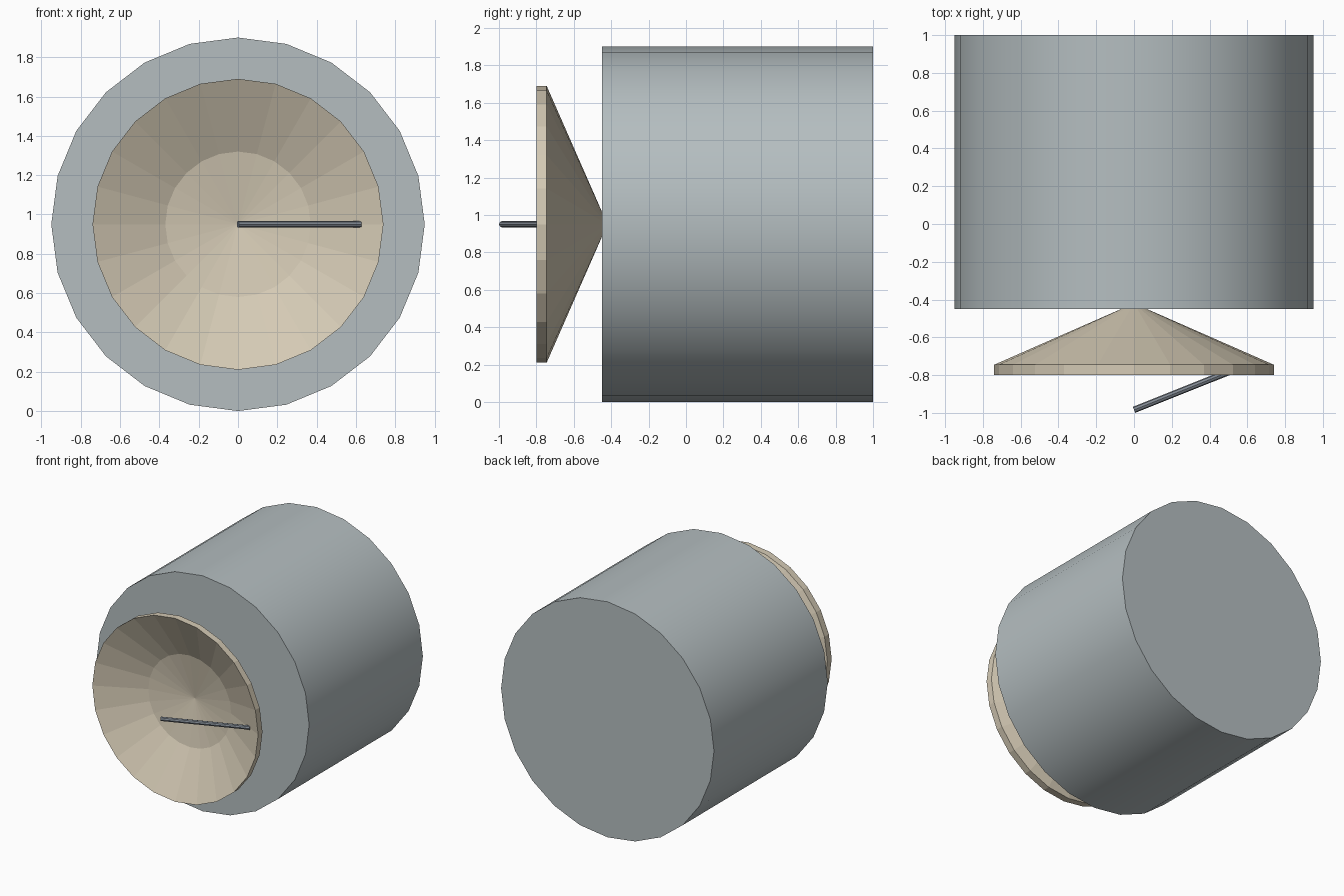
import bpy, bmesh, math
from mathutils import Vector

cube = bpy.data.objects.get("Cube")
if cube:
    bpy.data.objects.remove(cube, do_unlink=True)

SIDES = 24
MID = 0.95  # height of the main axis


def material(name, rgb):
    m = bpy.data.materials.new(name)
    m.use_nodes = True
    m.diffuse_color = (*rgb, 1)
    m.node_tree.nodes["Principled BSDF"].inputs["Base Color"].default_value = (*rgb, 1)
    return m


def lathe(name, profile, mat, sides=SIDES):
    """Turn (radius, y) points around the local y axis; radius 0 makes a pole."""
    bm = bmesh.new()
    rings = []
    for r, y in profile:
        n = sides if r else 1
        rings.append([bm.verts.new((r * math.sin(math.tau * i / sides), y,
                                    r * math.cos(math.tau * i / sides)))
                      for i in range(n)])
    for a, b in zip(rings, rings[1:]):
        for i in range(sides):
            j = (i + 1) % sides
            quad = [a[i % len(a)], a[j % len(a)], b[j % len(b)], b[i % len(b)]]
            bm.faces.new(list(dict.fromkeys(quad)))
    # Flat end discs where the profile does not close on the axis
    for ring in (rings[0], rings[-1]):
        if len(ring) > 1:
            bm.faces.new(ring)
    bmesh.ops.recalc_face_normals(bm, faces=bm.faces)
    mesh = bpy.data.meshes.new(name)
    bm.to_mesh(mesh)
    bm.free()
    mesh.materials.append(mat)
    obj = bpy.data.objects.new(name, mesh)
    bpy.context.collection.objects.link(obj)
    obj.location = (0, 0, MID)
    return obj


def smooth(obj):
    bpy.ops.object.select_all(action="DESELECT")
    obj.select_set(True)
    bpy.context.view_layer.objects.active = obj
    bpy.ops.object.shade_smooth_by_angle(angle=math.radians(30))


grey = material("body grey", (0.46, 0.515, 0.53))
beige = material("dish beige", (0.66, 0.59, 0.46))
steel = material("feed steel", (0.22, 0.25, 0.29))

# Drum body, round side smooth and both ends flat
body = lathe("drum_body", [(0.95, -0.45), (0.95, 1.0)], grey)
smooth(body)

# Dish: hollow front, upright rim, conical back meeting the drum
lathe("dish", [(0, -0.55), (0.37, -0.615), (0.74, -0.8),
               (0.74, -0.745), (0, -0.42)], beige)

# Feed arm from the dish wall to a point ahead of its middle
start, end = Vector((0, -0.984, MID)), Vector((0.623, -0.735, MID))
arm = lathe("feed_arm", [(0.017, 0), (0.017, (end - start).length)], steel, 8)
arm.location = start
arm.rotation_euler = (end - start).to_track_quat("Y", "Z").to_euler()
